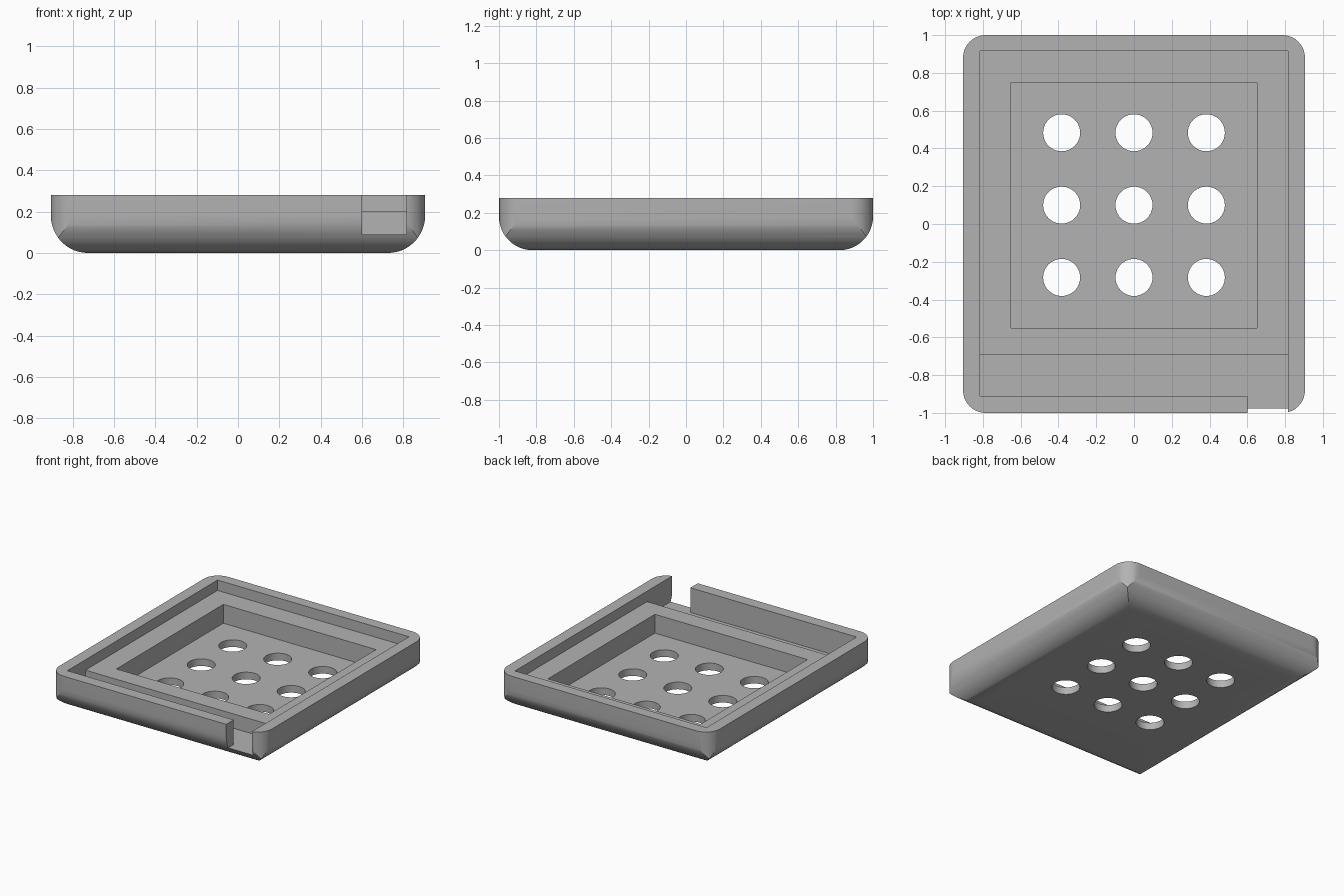
import bpy, bmesh, math
from mathutils import Vector

if "Cube" in bpy.data.objects:
    bpy.data.objects.remove(bpy.data.objects["Cube"], do_unlink=True)

W, D, H = 0.905, 1.0, 0.28      # half width, half depth, height
CORNER, BELLY = 0.12, 0.18      # upright corner radius, underside edge radius
LEDGE, TRENCH, FLOOR = 0.2, 0.09, 0.055

grey = bpy.data.materials.new("light_grey")
grey.use_nodes = True
grey.diffuse_color = (0.45, 0.45, 0.45, 1)
grey.node_tree.nodes["Principled BSDF"].inputs["Base Color"].default_value = (0.45, 0.45, 0.45, 1)


def arc(cx, cy, r, start, steps=12):
    """Quarter circle, counter-clockwise from the start angle in degrees."""
    angles = [math.radians(start + 90 * i / steps) for i in range(steps + 1)]
    return [(cx + r * math.cos(a), cy + r * math.sin(a)) for a in angles]


def prism(name, points, lo, hi, place):
    """Extrude a flat profile; place(u, v, w) turns it into space."""
    bm = bmesh.new()
    face = bm.faces.new([bm.verts.new(place(u, v, lo)) for u, v in points])
    new = bmesh.ops.extrude_face_region(bm, geom=[face])["geom"]
    shift = Vector(place(0, 0, hi)) - Vector(place(0, 0, lo))
    bmesh.ops.translate(bm, vec=shift, verts=[v for v in new if isinstance(v, bmesh.types.BMVert)])
    bmesh.ops.recalc_face_normals(bm, faces=bm.faces)
    mesh = bpy.data.meshes.new(name)
    bm.to_mesh(mesh)
    bm.free()
    mesh.materials.append(grey)
    obj = bpy.data.objects.new(name, mesh)
    bpy.context.collection.objects.link(obj)
    return obj


def upright(u, v, w):
    return (u, v, w)


def box(name, x0, x1, y0, y1, z0, z1):
    return prism(name, [(x0, y0), (x1, y0), (x1, y1), (x0, y1)], z0, z1, upright)


def combine(target, tool, operation):
    """Apply a boolean and discard the tool."""
    mod = target.modifiers.new("cut", "BOOLEAN")
    mod.operation, mod.solver, mod.object = operation, "EXACT", tool
    bpy.context.view_layer.objects.active = target
    bpy.ops.object.modifier_apply(modifier=mod.name)
    bpy.data.objects.remove(tool, do_unlink=True)


# Outer block with rounded upright corners
x, y = W - CORNER, D - CORNER
outline = arc(x, y, CORNER, 0) + arc(-x, y, CORNER, 90) + arc(-x, -y, CORNER, 180) + arc(x, -y, CORNER, 270)
tray = prism("tray", outline, 0, H, upright)


# Rounded underside edges, meeting in mitres
def belly_profile(half):
    c = half - BELLY
    return [(half, H + 0.1), (-half, H + 0.1)] + arc(-c, BELLY, BELLY, 180) + arc(c, BELLY, BELLY, 270)


combine(tray, prism("belly_x", belly_profile(W), -1.2, 1.2, lambda u, v, w: (u, w, v)), "INTERSECT")
combine(tray, prism("belly_y", belly_profile(D), -1.2, 1.2, lambda u, v, w: (w, u, v)), "INTERSECT")

# Upper recess, front trench, corner notch and deep pocket
for cutter in (
    box("recess", -0.815, 0.815, -0.91, 0.915, LEDGE, 0.5),
    box("trench", -0.815, 0.815, -0.91, -0.69, TRENCH, 0.5),
    box("notch", 0.6, 0.815, -1.2, -0.8, TRENCH, 0.5),
    box("pocket", -0.65, 0.65, -0.55, 0.75, FLOOR, 0.5),
):
    combine(tray, cutter, "DIFFERENCE")

# Three by three round holes through the floor
for i in (-1, 0, 1):
    for j in (-1, 0, 1):
        cx, cy = 0.383 * i, 0.1 + 0.383 * j
        ring = [p for k in range(4) for p in arc(cx, cy, 0.098, 90 * k, 10)[:-1]]
        combine(tray, prism("hole", ring, -0.1, 0.15, upright), "DIFFERENCE")

bpy.ops.object.select_all(action="DESELECT")
tray.select_set(True)
bpy.context.view_layer.objects.active = tray
bpy.ops.object.shade_smooth_by_angle(angle=math.radians(25))
